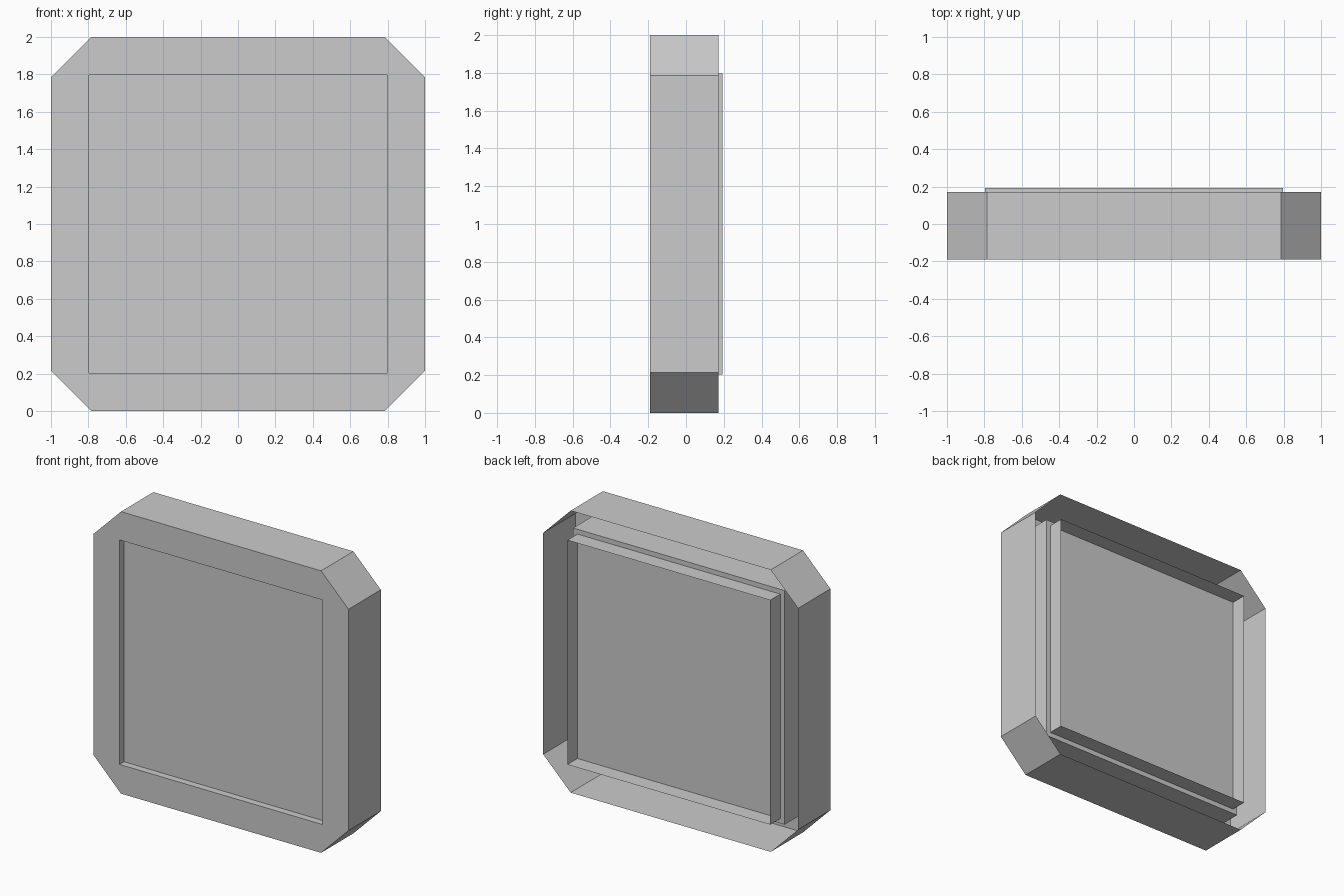
import bpy, bmesh

if "Cube" in bpy.data.objects:
    bpy.data.objects.remove(bpy.data.objects["Cube"])


def ring(bm, half, cut, y):
    """Square ring of half-width `half` with corners cut by `cut`, centred on z = 1."""
    a, b = half, half - cut
    outline = [(a, -b), (a, b), (b, a), (-b, a), (-a, b), (-a, -b), (-b, -a), (b, -a)]
    return [bm.verts.new((x, y, 1 + z)) for x, z in outline]


def loft(name, sections, cap_end=False):
    """Skin a chain of rings; plain squares lose their doubled corners."""
    bm = bmesh.new()
    rings = [ring(bm, *s) for s in sections]
    for a, b in zip(rings, rings[1:]):
        for i in range(8):
            j = (i + 1) % 8
            bm.faces.new((a[i], a[j], b[j], b[i]))
    if cap_end:
        bm.faces.new(rings[-1])
    bmesh.ops.remove_doubles(bm, verts=bm.verts, dist=1e-4)
    # Rings of equal winding: the cap and sides already face consistently
    mesh = bpy.data.meshes.new(name)
    bm.to_mesh(mesh)
    bm.free()
    obj = bpy.data.objects.new(name, mesh)
    bpy.context.collection.objects.link(obj)
    return obj


# Open-backed octagonal casing: outer wall, front bezel, recess and front panel
loft("casing", [
    (1.0, 0.215, 0.172),
    (1.0, 0.215, -0.19),
    (0.796, 0, -0.19),
    (0.796, 0, -0.14),
], cap_end=True)

# Housing behind the panel, with a thin-walled tray open to the back
tray = loft("rear_tray", [
    (0.83, 0, -0.19),
    (0.83, 0, 0.08),
    (0.796, 0, 0.08),
    (0.796, 0, 0.193),
])
tray.data.flip_normals()

# Floor of the tray
floor = loft("tray_floor", [(0.796, 0, 0.08)], cap_end=True)
floor.data.flip_normals()
